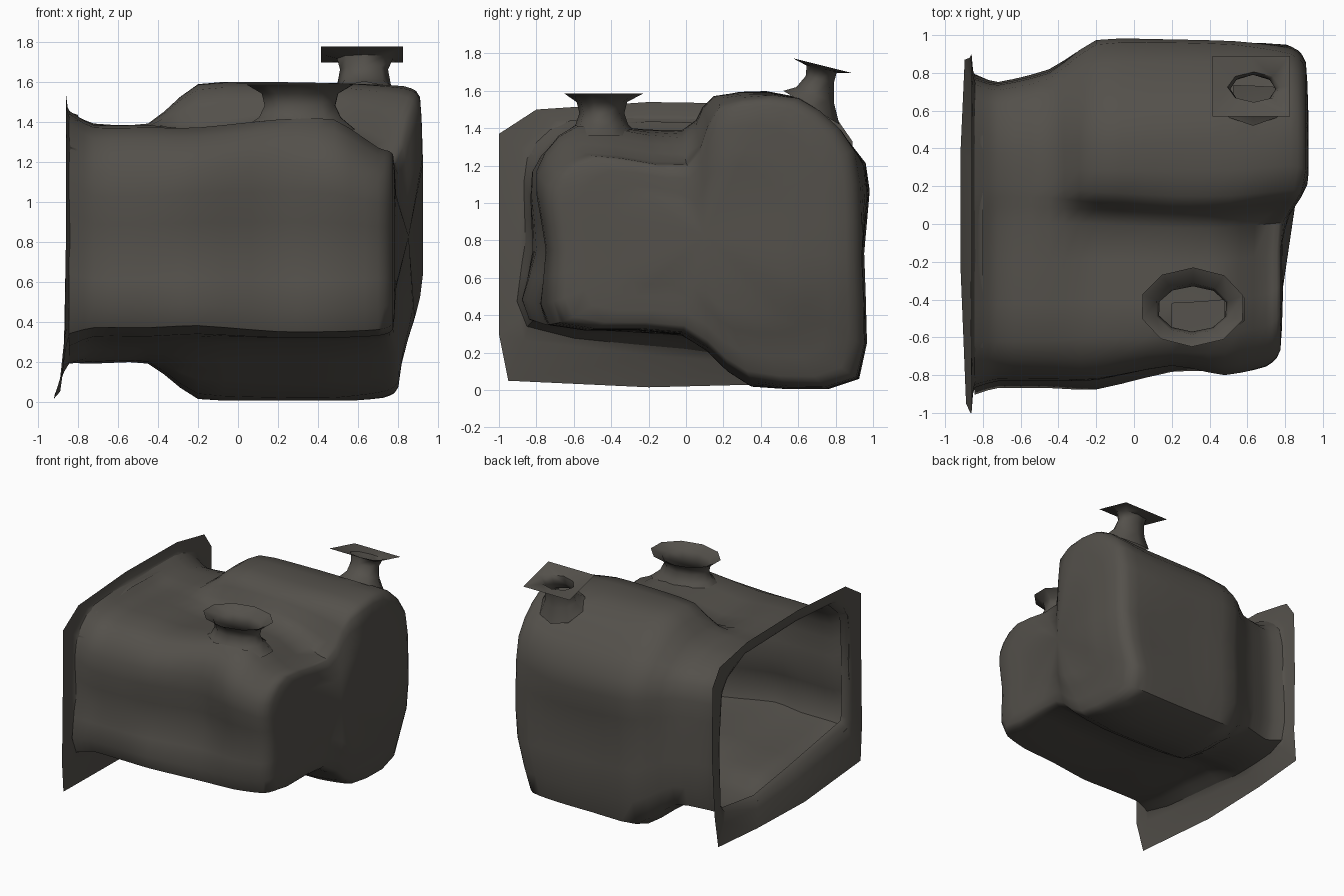
import bpy, bmesh, math
from mathutils import Vector

if "Cube" in bpy.data.objects:
    bpy.data.objects.remove(bpy.data.objects["Cube"])

mat = bpy.data.materials.new("dark warm grey")
mat.diffuse_color = (0.088, 0.081, 0.070, 1)
mat.use_nodes = True
mat.node_tree.nodes["Principled BSDF"].inputs["Base Color"].default_value = mat.diffuse_color


def loft(name, rings, cap_end=False, angle=50, holes=()):
    """Skin closed rings of equal length; holes are (x, y, rx, ry) cut through the top."""
    bm = bmesh.new()
    loops = [[bm.verts.new(p) for p in r] for r in rings]
    n = len(loops[0])
    for a, b in zip(loops, loops[1:]):
        for i in range(n):
            j = (i + 1) % n
            bm.faces.new((a[i], a[j], b[j], b[i]))
    if cap_end:
        c = bm.verts.new(sum((v.co for v in loops[-1]), Vector()) / n)
        for i in range(n):
            bm.faces.new((loops[-1][i], loops[-1][(i + 1) % n], c))
    bmesh.ops.recalc_face_normals(bm, faces=bm.faces)
    for hx, hy, rx, ry in holes:
        cut = [f for f in bm.faces if f.calc_center_median().z > 1.25 and
               ((f.calc_center_median().x - hx) / rx) ** 2
               + ((f.calc_center_median().y - hy) / ry) ** 2 < 1]
        bmesh.ops.delete(bm, geom=cut, context='FACES')
    me = bpy.data.meshes.new(name)
    bm.to_mesh(me)
    bm.free()
    me.materials.append(mat)
    ob = bpy.data.objects.new(name, me)
    bpy.context.collection.objects.link(ob)
    bpy.ops.object.select_all(action='DESELECT')
    ob.select_set(True)
    bpy.context.view_layer.objects.active = ob
    bpy.ops.object.shade_smooth_by_angle(angle=math.radians(angle))
    return ob


def spline(a, b, c, d, t):
    return b + 0.4 * t * (c - a + t * (2 * a - 5 * b + 4 * c - d + t * (3 * (b - c) + d - a))) \
        + 0.2 * (c - b) * t


def smooth(t):
    t = max(0, min(1, t))
    return t * t * (3 - 2 * t)


# Body: hollow shell, open on the left; cross sections (y, z) at stations along x,
# running from front bottom over the top
sections = [
    (-0.845, [(-.85, .34), (-.86, .8), (-.85, 1.24), (-.62, 1.44), (0, 1.45), (.2, 1.45),
              (.5, 1.43), (.74, 1.25), (.78, .8), (.76, .26), (.3, .19), (0, .22)]),
    (-0.45, [(-.82, .37), (-.82, .75), (-.82, 1.15), (-.62, 1.37), (0, 1.37), (.2, 1.39),
             (.5, 1.37), (.77, 1.22), (.81, .8), (.78, .24), (.3, .20), (0, .29)]),
    (-0.20, [(-.84, .38), (-.80, .75), (-.82, 1.17), (-.6, 1.37), (0, 1.33), (.17, 1.56),
             (.56, 1.56), (.95, 1.22), (.95, .75), (.92, .07), (.35, .04), (-.02, .29)]),
    (0.20, [(-.75, .35), (-.72, .75), (-.75, 1.18), (-.6, 1.41), (-.02, 1.39), (.15, 1.57),
            (.58, 1.57), (.96, 1.2), (.94, .7), (.92, .06), (.35, .02), (-.03, .30)]),
    (0.48, [(-.73, .35), (-.75, .75), (-.80, 1.17), (-.58, 1.41), (-.02, 1.35), (.15, 1.57),
            (.6, 1.56), (.95, 1.2), (.94, .7), (.92, .06), (.35, .02), (-.03, .30)]),
    (0.70, [(-.68, .36), (-.72, .75), (-.75, 1.1), (-.54, 1.27), (0, 1.22), (.18, 1.53),
            (.6, 1.56), (.90, 1.28), (.94, .7), (.91, .07), (.35, .05), (-.02, .31)]),
]
# narrower behind the opening, closing in on the right
sections.insert(1, (-0.72, [(y * (.92 if y > .4 else 1), z) for y, z in sections[1][1]]))
last = sections[-1][1]
for x, s, sz in ((0.775, 0.9, 0.93), (0.79, 0.5, 0.5)):
    sections.append((x, [(0.1 + (y - 0.1) * s, 0.8 + (z - 0.8) * sz) for y, z in last]))
STEP = 3
rows = []
for x, prof in sections:
    n = len(prof)
    rows.append([Vector((x, *(spline(*(prof[(i + k) % n][c] for k in (-1, 0, 1, 2)), t / STEP)
                              for c in (0, 1)))) for i in range(n) for t in range(STEP)])
rings = []
m = len(rows)
for i in range(m - 1):
    q = [rows[max(0, min(m - 1, i + k))] for k in (-1, 0, 1, 2)]
    for t in range(STEP):
        rings.append([p[1].lerp(p[2], t / STEP).lerp(spline(*p, t / STEP), 0.7) for p in zip(*q)])
rings.append(rows[-1])
for ring in rings:
    for v in ring:  # the rear half bulges further out to the right
        v.x += 0.135 * smooth((v.x - 0.3) / 0.45) * smooth((v.y + 0.05) / 0.3) \
            * (0.2 + 0.8 * smooth((v.z - 0.1) / 0.55))
        v.z = max(v.z, 0.005)
loft("body", rings, cap_end=True, holes=((.31, -.45, .17, .11), (.63, .68, .12, .07)))

# Left flange: thin sheet around the opening, (outer y, outer z, inner y, inner z)
flange = [(-.95, .05, -.83, .36), (-1, .3, -.845, .42), (-1, .85, -.855, .8),
          (-1, 1.37, -.83, 1.27), (-.8, 1.5, -.66, 1.415), (-.2, 1.54, -.2, 1.445),
          (.45, 1.53, .45, 1.43), (.8, 1.46, .67, 1.32), (.89, 1.33, .74, 1.22),
          (.9, .8, .775, .8), (.88, .3, .755, .32), (.87, .05, .70, .25),
          (.4, .03, .3, .20), (-.2, .015, -.15, .255)]


def flange_ring(x, t):
    pts = []
    for y, z, iy, iz in flange:
        bend = 0.06 * smooth((0.42 - z) / 0.35) * (1 - 0.6 * abs(y) ** 3)
        pts.append((x - bend * max(t, 0), iy + (y - iy) * t, iz + (z - iz) * t))
    return pts


loft("side_flange", [flange_ring(x, t) for x, t in (
    (-.80, -.12), (-.838, 0), (-.852, .3), (-.86, 1))], angle=80)


# Necks: open tubes, rings of (cx, cy, z, rx, ry, slope of z along y)
def neck(name, sides, rings, square=(), turn=0.0):
    loops = []
    for k, (cx, cy, z, rx, ry, slope) in enumerate(rings):
        loop = []
        for i in range(sides):
            a = math.tau * i / sides + turn
            c, s = math.cos(a), math.sin(a)
            f = 1 / max(abs(c), abs(s)) if k in square else 1
            loop.append((cx + rx * c * f, cy + ry * s * f, z + slope * ry * s * f))
        loops.append(loop)
    return loft(name, loops, angle=60)


# Front neck: round funnel on the low front half
neck("front_neck", 10, [
    (.30, -.45, 1.36, .30, .20, 0), (.31, -.45, 1.42, .215, .14, 0),
    (.31, -.45, 1.48, .185, .12, 0), (.31, -.45, 1.54, .20, .135, 0),
    (.31, -.44, 1.585, .28, .21, 0)], turn=0.3)

# Rear neck: leaning tube with a thin square top plate
neck("rear_neck", 8, [
    (.63, .67, 1.51, .18, .15, -.6), (.63, .69, 1.58, .135, .10, -.4),
    (.63, .715, 1.66, .12, .075, -.25), (.635, .725, 1.715, .14, .08, -.25),
    (.62, .73, 1.735, .205, .16, -.25)], square=(4,))
